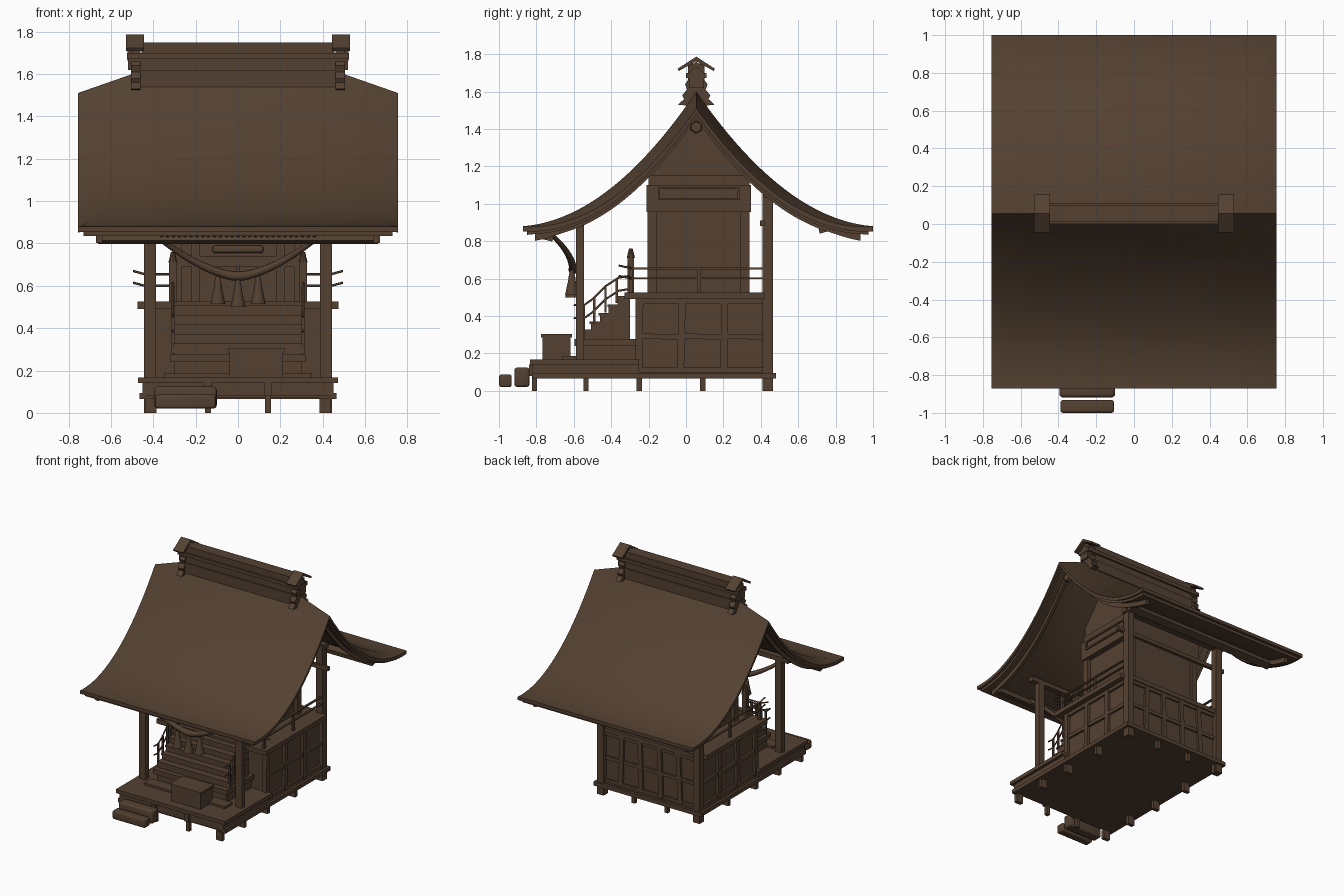
import bpy, bmesh, math, random
from mathutils import Vector

if "Cube" in bpy.data.objects:
    bpy.data.objects.remove(bpy.data.objects["Cube"])

random.seed(4)
wood = bpy.data.materials.new("dark_brown_wood")
wood.diffuse_color = (0.088, 0.053, 0.031, 1)
wood.use_nodes = True
wood.node_tree.nodes["Principled BSDF"].inputs["Base Color"].default_value = wood.diffuse_color


def finish(name, bm, smooth=False):
    bmesh.ops.recalc_face_normals(bm, faces=bm.faces)
    me = bpy.data.meshes.new(name)
    bm.to_mesh(me)
    bm.free()
    ob = bpy.data.objects.new(name, me)
    bpy.context.collection.objects.link(ob)
    me.materials.append(wood)
    if smooth:
        bpy.ops.object.select_all(action='DESELECT')
        ob.select_set(True)
        bpy.context.view_layer.objects.active = ob
        bpy.ops.object.shade_smooth_by_angle(angle=math.radians(25))
    return ob


def box(name, x0, x1, y0, y1, z0, z1, bevel=0, tilt=0, axis='X'):
    bm = bmesh.new()
    bmesh.ops.create_cube(bm, size=1)
    bmesh.ops.scale(bm, vec=(abs(x1 - x0), y1 - y0, z1 - z0), verts=bm.verts)
    if bevel:
        bmesh.ops.bevel(bm, geom=bm.edges[:], offset=bevel, segments=3, affect='EDGES', profile=0.5)
    ob = finish(name, bm, bool(bevel))
    ob.location = ((x0 + x1) / 2, (y0 + y1) / 2, (z0 + z1) / 2)
    ob.rotation_euler['XYZ'.index(axis)] = tilt
    return ob


def pair(name, x0, x1, *rest, **kw):
    for s, side in ((-1, "left"), (1, "right")):
        box(name + "_" + side, s * x0, s * x1, *rest, **kw)


def prism(name, pts, x0, x1):
    """Extrude a y-z outline along x."""
    bm = bmesh.new()
    f = bm.faces.new([bm.verts.new((x0, y, z)) for y, z in pts])
    r = bmesh.ops.extrude_face_region(bm, geom=[f])
    bmesh.ops.translate(bm, vec=(x1 - x0, 0, 0), verts=[v for v in r['geom'] if isinstance(v, bmesh.types.BMVert)])
    return finish(name, bm)


def cone(name, p, q, r1, r2, n=8):
    p, q = Vector(p), Vector(q)
    bm = bmesh.new()
    bmesh.ops.create_cone(bm, cap_ends=True, segments=n, radius1=r1, radius2=r2, depth=(q - p).length)
    ob = finish(name, bm, True)
    ob.rotation_euler = (q - p).to_track_quat('Z', 'Y').to_euler()
    ob.location = (p + q) / 2
    return ob


def tube(name, pts, radius):
    """Round bar along a path; each point is x, y, z, relative thickness."""
    cu = bpy.data.curves.new(name, 'CURVE')
    cu.dimensions, cu.bevel_depth, cu.bevel_resolution, cu.use_fill_caps = '3D', radius, 2, True
    sp = cu.splines.new('POLY')
    sp.points.add(len(pts) - 1)
    for pt, p in zip(sp.points, pts):
        pt.co, pt.radius = (p[0], p[1], p[2], 1), p[3]
    cu.materials.append(wood)
    ob = bpy.data.objects.new(name, cu)
    bpy.context.collection.objects.link(ob)
    bpy.ops.object.select_all(action='DESELECT')
    ob.select_set(True)
    bpy.context.view_layer.objects.active = ob
    bpy.ops.object.convert(target='MESH')
    bpy.ops.object.shade_smooth_by_angle(angle=math.radians(50))


# Curved roof surface: t runs -1 (front eave) .. 0 (ridge) .. 1 (back eave)
def fold(t):
    return 0.5 + 0.25 * abs(t) ** 1.5


def roof_y(t):
    return 0.055 + t * (0.945 if t > 0 else 0.927)


def roof_z(x, t):
    u = 1 - abs(t)
    return 0.88 + 0.72 * (0.9 * u * u + 0.1 * u) - 0.35 * max(0, abs(x) - fold(t))


def sheet(name, cols, tmin, tmax, dz, thick, flat=None, n=44):
    """Slab following the roof; cols(t) gives the x stations, flat a level underside."""
    bm = bmesh.new()
    ts = [tmin + (tmax - tmin) * i / n for i in range(n + 1)]
    rows = []
    for t in ts:
        top = [(x, roof_y(t), roof_z(x, t) + dz) for x in cols(t)]
        low = [(x, y, z - thick if flat is None else flat) for x, y, z in reversed(top)]
        rows.append([bm.verts.new(c) for c in top + low])
    for a, b in zip(rows, rows[1:]):
        for i in range(len(a)):
            j = (i + 1) % len(a)
            bm.faces.new((a[i], a[j], b[j], b[i]))
    bm.faces.new(rows[0])
    bm.faces.new(rows[-1])
    return finish(name, bm, True)


def wide(X):
    return lambda t: [-X, -min(fold(t), X - .004), min(fold(t), X - .004), X]


sheet("roof_shell", wide(0.755), -1, 1, 0, 0.026)
sheet("roof_under_layer", wide(0.73), -0.975, 0.975, -0.024, 0.024)
for s in (-1, 1):
    sheet("bargeboard", lambda t: [s * 0.64, s * 0.67], -0.93, 0.93, -0.046, 0.04)
    cone("gable_pendant", (s * .65, .055, 1.41), (s * .685, .055, 1.41), .035, .03, 6)
sheet("gable_body", lambda t: [-0.3, 0.3], -0.27, 0.29, -0.04, 0, flat=1.12)
box("front_eave_purlin", -.66, .66, -.77, -.71, .805, .838, tilt=-.25)
box("back_eave_purlin", -.66, .66, .71, .77, .848, .882, tilt=.25)
for i in range(27):
    box("rafter_end", -.36 + i * .0277 - .007, -.36 + i * .0277 + .007, -.80, -.70, .828, .85, tilt=-.2)

# Ridge and its end ornaments
box("ridge_base", -.50, .50, .005, .105, 1.54, 1.62)
box("ridge_tier", -.52, .52, .015, .095, 1.62, 1.69)
box("ridge_ledge", -.525, .525, .0, .11, 1.672, 1.70)
box("ridge_cap", -.455, .455, .01, .10, 1.69, 1.75)
half = [(0, 1.76), (.045, 1.725), (.045, 1.66), (.06, 1.64), (.05, 1.61), (.075, 1.58), (.065, 1.56), (.098, 1.53), (.05, 1.525), (.02, 1.57)]
outline = [(.055 + a, z) for a, z in half] + [(.055 - a, z) for a, z in half[:0:-1]]
cap = [(.055, 1.787), (.155, 1.722), (.148, 1.71), (.055, 1.762), (-.038, 1.71), (-.045, 1.722)]
for s in (-1, 1):
    prism("ridge_ornament", outline, s * .46, s * .505)
    prism("ornament_cap", cap, s * .445, s * .53)
    cone("ornament_disc", (s * .5, .055, 1.695), (s * .522, .055, 1.695), .034, .034, 20)

# Base deck, sills and feet
box("floor_slab", -.445, .445, -.81, .46, .07, .10)
pair("side_sill", .43, .465, -.82, .48, .065, .095)
box("back_sill", -.465, .465, .44, .48, .065, .095)
box("deck_body", -.45, .45, -.82, -.25, .08, .15)
box("deck_top", -.472, .472, -.835, -.25, .14, .168)
for y in (-.81, -.535, -.25, .09, .435):
    pair("foot_outer", .385, .44, y - .014, y + .014, 0, .07)
for y in (-.81, .435):
    pair("foot_inner", .128, .156, y - .014, y + .014, 0, .14 if y < 0 else .08)
pair("foot_front_cap", .125, .16, -.84, -.81, .08, .14)

# Lattice podium
box("podium_core", -.415, .415, -.26, .43, .09, .5)
for y in (-.25, -.025, .205):
    pair("podium_stud", .41, .436, y - .019, y + .019, .095, .495, tilt=random.uniform(-.03, .03))
for z in (.11, .29, .478):
    for y in (-.137, .09, .31):
        pair("podium_rail", .41, .432, y - .11, y + .11, z - .014, z + .014, tilt=random.uniform(-.05, .05) if z == .29 else 0)
for x in (-.25, -.085, .085, .25):
    box("podium_back_stud", x - .018, x + .018, .42, .446, .095, .495, tilt=random.uniform(-.06, .06), axis='Y')
for z in (.11, .29, .478):
    box("podium_back_rail", -.4, .4, .42, .442, z - .014, z + .014)
pair("podium_front_stud", .395, .435, -.27, -.24, .168, .5)
box("balcony_floor", -.474, .474, -.33, .42, .49, .525)
box("balcony_back", -.44, .44, .40, .45, .49, .525)

# Main posts and tie beams
pair("back_post", .388, .444, .41, .465, 0, 1.06)
pair("front_post", .388, .444, -.587, -.545, .168, .905)
box("back_tie_beam", -.5, .5, .395, .42, .88, .91)
box("back_top_beam", -.46, .46, .415, .46, 1.03, 1.065)
box("front_top_beam", -.5, .5, -.59, -.545, .88, .915)

# Sanctuary
box("sanctuary_core", -.28, .28, -.165, .315, .52, 1.0)
for y in (-.18, .315):
    pair("sanctuary_post", .265, .31, y - .025, y + .025, .525, .96)
box("sanctuary_upper", -.325, .325, -.21, .348, .955, 1.10)
box("sanctuary_ledge", -.31, .31, -.20, .34, 1.09, 1.152)
for z in (1.025, 1.085):
    pair("upper_panel_strip", .32, .335, -.15, .285, z - .006, z + .006)
for y in (-.145, .28):
    pair("upper_panel_end", .32, .335, y - .006, y + .006, 1.02, 1.09)
pair("door_post", .18, .22, -.2, -.16, .525, .96)
box("door_lintel", -.28, .28, -.205, -.16, .69, .74)
box("door_carving", -.12, .12, -.2, -.16, .755, .79, bevel=.012)
box("upper_lintel", -.28, .28, -.2, -.16, .80, .84)
box("door_centre", -.01, .01, -.18, -.16, .525, .69)

# Stairs
box("stair_base", -.3, .3, -.57, -.25, .165, .245)
box("stair_sill", -.32, .32, -.595, -.25, .24, .277)
box("stair_mat", -.35, .35, -.66, -.57, .165, .185)
for i in range(5):
    box("stair_step", -.3, .3, -.555 + i * .047, -.3, .27, .325 + i * .045)
    box("stair_tread", -.305, .305, -.562 + i * .047, -.3, .313 + i * .045, .327 + i * .045)

# Railings
for s in (-1, 1):
    box("newel", s * .29, s * .325, -.313, -.278, .5, .715)
    cone("newel_knob", (s * .3075, -.295, .71), (s * .3075, -.295, .76), .022, .01, 10)
    box("corner_rail_post", s * .42, s * .44, -.305, -.285, .52, .66)
    box("middle_rail_post", s * .42, s * .435, .06, .08, .52, .655)
    box("rail_top", s * .422, s * .438, -.30, .415, .65, .66)
    box("rail_middle", s * .422, s * .438, -.30, .415, .597, .605)
    for z in (.655, .60):
        tube("front_rail", [(s * .30, -.295, z, 1), (s * .44, -.295, z, 1), (s * .495, -.31, z + .015, 1)], .0055)
        tube("rail_nose", [(s * .43, -.29, z, 1), (s * .43, -.36, z + .015, 1)], .0055)
    for d in (0, -.07):
        tube("stair_rail", [(s * .3075, y, z + d, 1) for y, z in
                            ((-.3, .615), (-.36, .605), (-.43, .56), (-.5, .49), (-.55, .455), (-.60, .46))], .0055)
    for y, z, h in ((-.545, .28, .46), (-.49, .36, .50), (-.43, .42, .56), (-.37, .47, .60)):
        box("baluster", s * .300, s * .315, y - .006, y + .006, z, h)

# Offering box
box("offering_box", -.04, .212, -.768, -.617, .165, .29)
box("offering_box_rim", -.047, .22, -.775, -.61, .285, .303)

# Rope with tassels
rope = []
for i in range(33):
    u = -1 + i / 16
    rope.append((u * .38, -.715 + .11 * (1 - abs(u) ** 3), .645 + .185 * abs(u) ** 1.6, 1 - .5 * abs(u)))
tube("sacred_rope", rope, .024)
for x, z in ((-.095, .515), (0, .5), (.095, .515)):
    cone("tassel_skirt", (x, -.61, z), (x, -.61, z + .085), .036, .018, 14)
    cone("tassel_neck", (x, -.61, z + .083), (x, -.61, z + .13), .02, .01, 12)

# Stepping stones
box("lower_stone", -.39, -.105, -1.0, -.932, .02, .088, bevel=.014)
box("upper_stone", -.395, -.10, -.918, -.836, .02, .125, bevel=.018)
